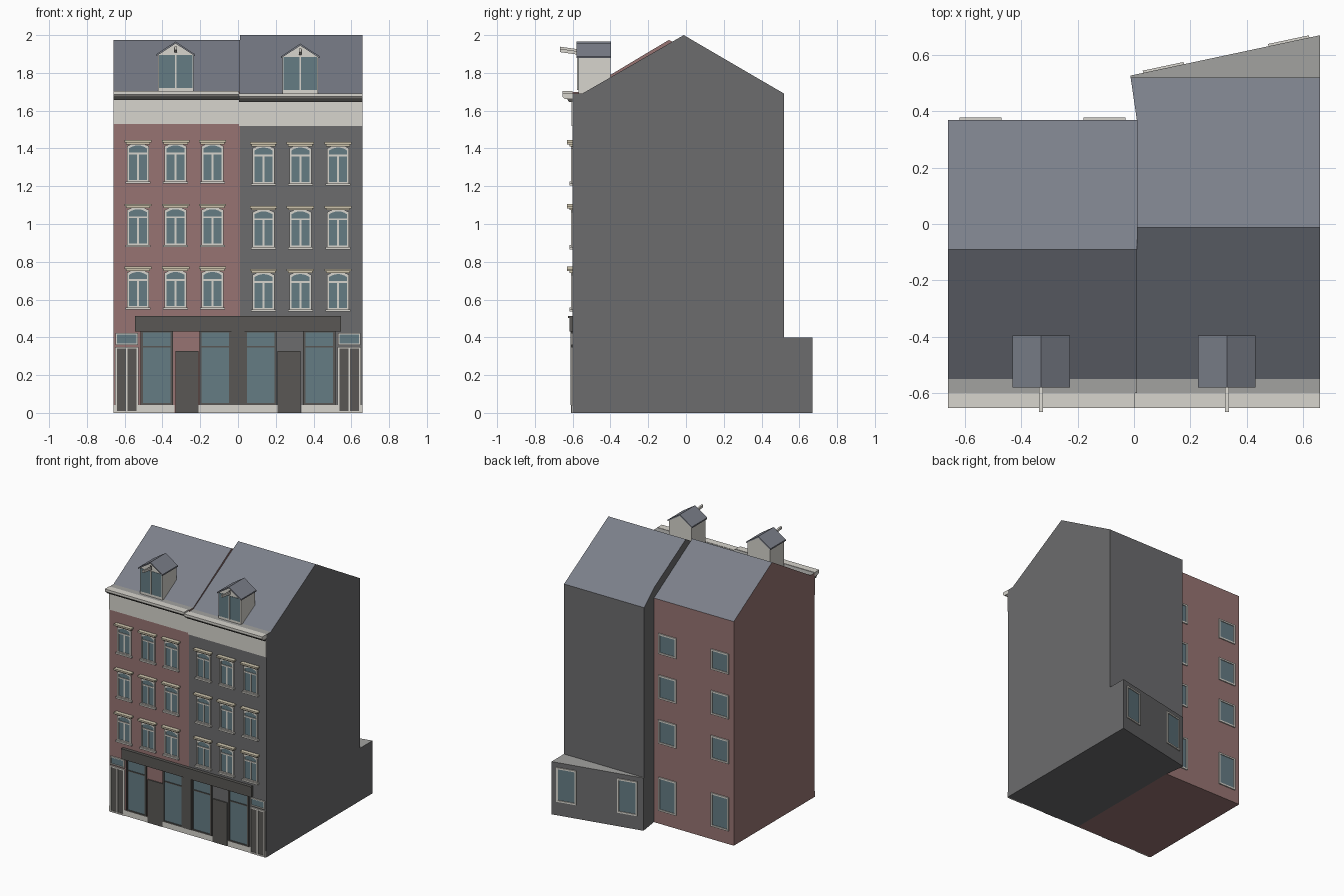
import bpy, bmesh, math

if "Cube" in bpy.data.objects:
    bpy.data.objects.remove(bpy.data.objects["Cube"])

def material(name, r, g, b):
    m = bpy.data.materials.new(name)
    m.diffuse_color = (r, g, b, 1)
    m.use_nodes = True
    m.node_tree.nodes["Principled BSDF"].inputs["Base Color"].default_value = m.diffuse_color
    return m

RED = material("red_brick", .31, .175, .17)
GREY = material("grey_brick", .15, .15, .155)
STONE = material("stone", .68, .66, .61)
LEDGE = material("lead_ledge", .36, .36, .35)
ROOF = material("slate", .2, .215, .255)
DARK = material("dark_paint", .10, .097, .09)
GLASS = material("glass", .13, .2, .23)
TAN = material("lintel_stone", .62, .56, .42)
FRONT = -.60

def finish(name, bm, *mats):
    bmesh.ops.recalc_face_normals(bm, faces=bm.faces)
    me = bpy.data.meshes.new(name)
    bm.to_mesh(me)
    bm.free()
    for m in mats:
        me.materials.append(m)
    ob = bpy.data.objects.new(name, me)
    bpy.context.collection.objects.link(ob)
    return ob

def loft(bm, a, b):
    """Closed solid between two matching point loops."""
    va, vb = [bm.verts.new(p) for p in a], [bm.verts.new(p) for p in b]
    bm.faces.new(va)
    bm.faces.new(vb[::-1])
    for i in range(len(va)):
        j = (i + 1) % len(va)
        bm.faces.new((va[i], vb[i], vb[j], va[j]))
    return va, vb

def boxes(name, mat, items):
    """Several boxes (x0, x1, y0, y1, z0, z1) in one object."""
    bm = bmesh.new()
    for x0, x1, y0, y1, z0, z1 in items:
        q = [(x0, y0), (x1, y0), (x1, y1), (x0, y1)]
        loft(bm, [(x, y, z0) for x, y in q], [(x, y, z1) for x, y in q])
    return finish(name, bm, mat)

def prism_x(name, mat, prof, x0, x1):
    bm = bmesh.new()
    loft(bm, [(x0, y, z) for y, z in prof], [(x1, y, z) for y, z in prof])
    return finish(name, bm, mat)

def prism_y(name, mat, prof, y0, y1):
    bm = bmesh.new()
    loft(bm, [(x, y0, z) for x, z in prof], [(x, y1, z) for x, z in prof])
    return finish(name, bm, mat)

def ring_y(name, mat, outer, inner, y0, y1):
    """Frame with an open middle."""
    bm = bmesh.new()
    loops = [[bm.verts.new((x, y, z)) for x, z in pts]
             for pts, y in ((outer, y0), (inner, y0), (inner, y1), (outer, y1))]
    n = len(outer)
    for k in range(4):
        a, b = loops[k], loops[(k + 1) % 4]
        for i in range(n):
            j = (i + 1) % n
            bm.faces.new((a[i], a[j], b[j], b[i]))
    return finish(name, bm, mat)

def rect(x0, x1, z0, z1):
    return [(x0, z0), (x1, z0), (x1, z1), (x0, z1)]

def house_body(name, brick, prof, x0, x1, bend=None):
    bm = bmesh.new()
    va, vb = loft(bm, [(x0, y, z) for y, z in prof], [(x1, y, z) for y, z in prof])
    if bend:
        bend(bm, va)
    bmesh.ops.recalc_face_normals(bm, faces=bm.faces)
    for f in bm.faces:
        f.normal_update()
        nz = f.normal.z
        f.material_index = 2 if nz > .95 else 1 if nz > .3 else 0
    finish(name, bm, brick, ROOF, LEDGE)

# Main bodies: gabled profiles in (y, z)
house_body("left_house", RED, [(FRONT, 0), (FRONT, 1.70), (-.55, 1.70), (-.09, 1.975),
                               (.37, 1.70), (.37, 0)], -.66, .01)

def bend_party_wall(bm, va):
    # the rear of the party wall swings inward and the annex tapers to nothing
    bmesh.ops.connect_verts(bm, verts=[va[4], va[9]])
    for v in va:
        if v.co.y > .5:
            v.co.x = -.012
        if v.co.y > .6:
            v.co.y = .527

house_body("right_house", GREY, [(FRONT, 0), (FRONT, 1.69), (-.55, 1.69), (-.012, 2.0), (.37, 1.777),
                                 (.52, 1.69), (.52, .40), (.67, .40), (.67, 0), (.37, 0)],
           .01, .66, bend_party_wall)

def arched(cx, z0, z1, hw, rise):
    """Window outline with a shallow segmental head."""
    pts = [(cx - hw, z0), (cx + hw, z0)]
    for i in range(7):
        t = 1 - i / 3
        pts.append((cx + hw * t, z1 - rise * t * t))
    return pts

def facade_window(tag, cx, z0, z1):
    outer = arched(cx, z0, z1 - .012, .058, .016)
    inner = arched(cx, z0 + .012, z1 - .024, .048, .016)
    ring_y("window_frame" + tag, STONE, outer, inner, FRONT - .01, FRONT + .01)
    prism_y("window_glass" + tag, GLASS, inner, FRONT - .003, FRONT + .01)
    zt = z1 - .066
    boxes("window_bars" + tag, STONE, [
        (cx - .05, cx + .05, FRONT - .008, FRONT, zt - .005, zt + .005),
        (cx - .005, cx + .005, FRONT - .007, FRONT, z0, zt),
        (cx - .066, cx + .066, FRONT - .018, FRONT, z0 - .008, z0 + .004)])
    boxes("window_lintel" + tag, TAN, [
        (cx - .072, cx + .072, FRONT - .03, FRONT, z1 - .008, z1 + .004),
        (cx - .064, cx + .064, FRONT - .018, FRONT, z1 - .018, z1 - .008)])

def dormer(tag, cx, dz):
    y0, y1, w = -.57, -.40, .094
    zb, ze, za = 1.70 + dz, 1.895 + dz, 1.955 + dz
    prism_y("dormer_body" + tag, STONE,
            [(cx - w, zb), (cx + w, zb), (cx + w, ze), (cx, za), (cx - w, ze)], y0, y1)
    boxes("dormer_glass" + tag, GLASS, [(cx - .088, cx + .088, y0 - .003, y0, zb + .02, ze)])
    boxes("dormer_mullion" + tag, STONE, [(cx - .004, cx + .004, y0 - .007, y0, zb + .02, ze)])
    boxes("dormer_hatch" + tag, DARK, [(cx - .008, cx + .008, y0 - .004, y0, ze + .016, ze + .04)])
    e = .102
    prism_y("dormer_roof" + tag, ROOF,
            [(cx - e, ze - .006), (cx, za), (cx + e, ze - .006), (cx + e, ze + .004),
             (cx, za + .011), (cx - e, ze + .004)], y0 - .01, y1 + .004)
    prism_x("hoist_beam" + tag, STONE,
            [(-.668, ze + .026), (-.57, ze + .012), (-.57, ze + .03), (-.668, ze + .044)],
            cx - .007, cx + .007)

def front(side, s, dz):
    """Everything applied to one house front; s = -1 left, 1 right."""
    xa, xb = (-.66, .004) if s < 0 else (.004, .66)
    def mx(a, b):
        return tuple(sorted((s * a, s * b)))
    t = "_" + side
    # windows
    for col, cx in enumerate((.135, .33, .53)):
        for row, (z0, z1) in enumerate(((.555, .77), (.885, 1.102), (1.222, 1.44))):
            facade_window(f"{t}_{row}{col}", s * cx, z0 + dz, z1 + dz)
    # frieze, dark gutter shadow band and cornice
    boxes("frieze" + t, STONE, [(xa, xb, FRONT - .006, FRONT, 1.53 + dz, 1.657 + dz)])
    prism_x("cornice_band" + t, DARK, [(FRONT, 1.657 + dz), (FRONT - .02, 1.657 + dz),
                                       (FRONT - .03, 1.675 + dz), (FRONT, 1.675 + dz)], xa, xb)
    prism_x("cornice" + t, STONE, [(FRONT, 1.672 + dz), (FRONT - .04, 1.672 + dz), (FRONT - .053, 1.685 + dz),
                                   (FRONT - .053, 1.703 + dz), (FRONT, 1.703 + dz)], xa, xb)
    dormer(t, s * .33, dz)
    # plinth
    boxes("plinth" + t, STONE, [(*mx(a, b), FRONT - .006, FRONT, 0, .042)
                                for a, b in ((0, .21), (.335, .53), (.648, .66))])
    # shop front
    boxes("shop_fascia" + t, DARK, [(*mx(0, .545), FRONT - .018, FRONT, .43, .51),
                                    (*mx(0, .545), FRONT - .024, FRONT, .502, .512)])
    boxes("shop_pillar" + t, DARK, [(*mx(0, .035), FRONT - .012, FRONT, .042, .43)])
    for i, (a, b) in enumerate(((.035, .205), (.345, .515))):
        a, b = mx(a, b)
        ring_y(f"shop_window_frame{t}_{i}", DARK, rect(a, b, .042, .43),
               rect(a + .012, b - .012, .052, .425), FRONT - .01, FRONT + .01)
        boxes(f"shop_window_glass{t}_{i}", GLASS, [(a + .01, b - .01, FRONT - .003, FRONT, .05, .427)])
        boxes(f"shop_window_transom{t}_{i}", DARK, [(a, b, FRONT - .008, FRONT, .346, .354)])
    boxes("shop_door" + t, DARK, [(*mx(.21, .332), FRONT - .008, FRONT, 0, .328)])
    # house entrance
    a, b = mx(.53, .648)
    c = (a + b) / 2
    boxes("entrance_door" + t, DARK, [(a, b, FRONT - .003, FRONT, .008, .345)])
    boxes("entrance_frame" + t, STONE,
          [(x - .005, x + .005, FRONT - .01, FRONT, 0, .35) for x in (a + .002, c, b - .002)]
          + [(a, b, FRONT - .01, FRONT, .34, .35), (a, b, FRONT - .01, FRONT, 0, .01)])
    ring_y("fanlight_frame" + t, STONE, rect(a, b, .36, .422), rect(a + .007, b - .007, .367, .415),
           FRONT - .01, FRONT + .01)
    boxes("fanlight_glass" + t, GLASS, [(a + .005, b - .005, FRONT - .003, FRONT, .365, .417)])

front("left", -1, 0)
front("right", 1, -.011)

# Rear windows: built at y = 0, then placed on the wall
def rear_window(tag, cx, z0, z1, y, angle=0):
    hw = .074
    parts = [ring_y("rear_frame" + tag, STONE, rect(-hw, hw, z0, z1),
                    rect(-hw + .012, hw - .012, z0 + .012, z1 - .012), -.01, .008),
             boxes("rear_glass" + tag, GLASS, [(-hw + .01, hw - .01, -.01, .002, z0 + .01, z1 - .01)])]
    for ob in parts:
        ob.location = (cx, y, 0)
        ob.rotation_euler.z = angle

for r, (z0, z1) in enumerate(((.10, .355), (.61, .79), (.95, 1.13), (1.29, 1.445))):
    for c, cx in enumerate((-.545, -.105)):
        rear_window(f"_left_{r}{c}", cx, z0, z1, .37)
slope = (.67 - .527) / .672
for c, cx in enumerate((.105, .55)):
    rear_window(f"_annex_{c}", cx, .105, .365, .527 + (cx + .012) * slope, math.atan(slope))
